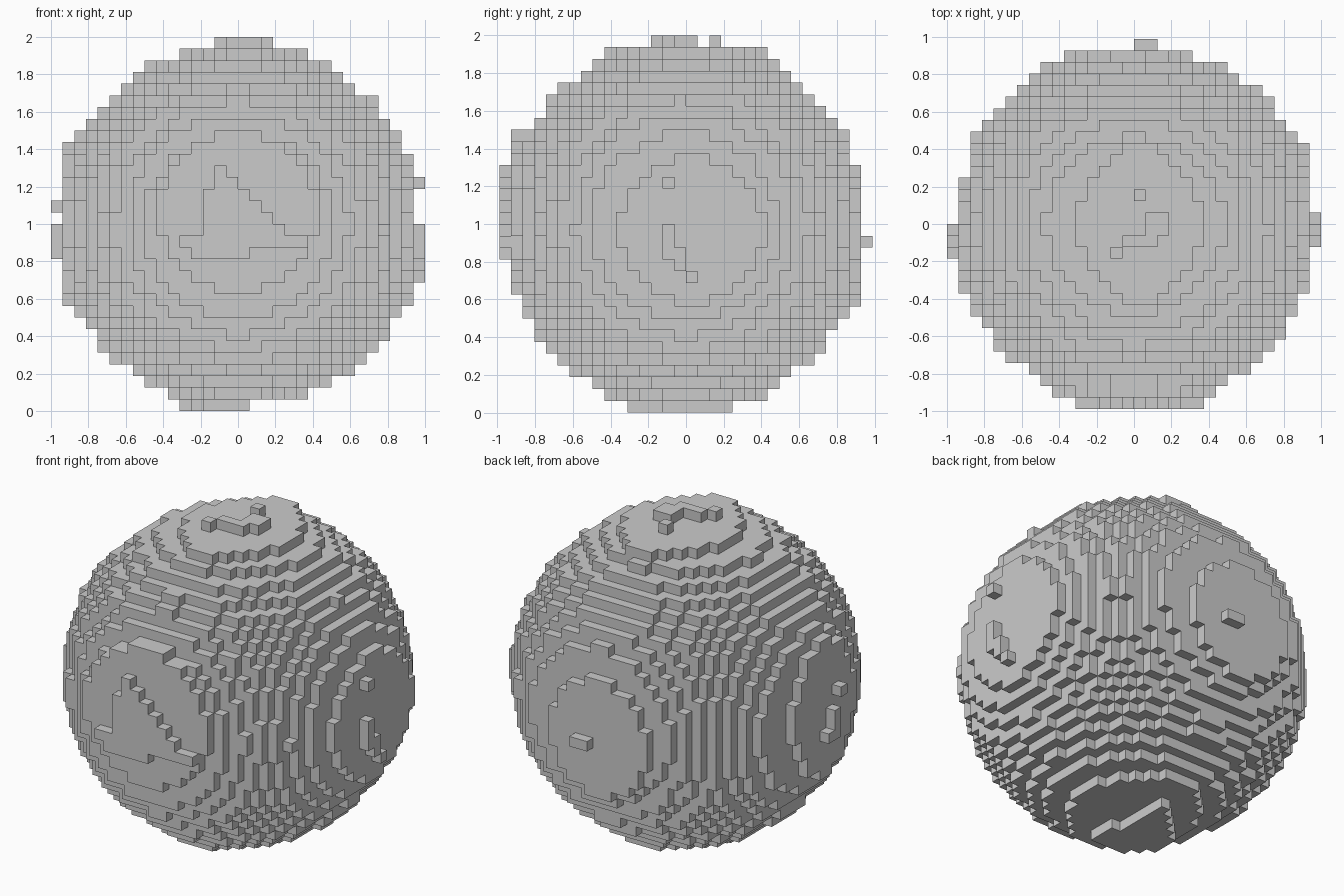
import bpy
import bmesh

old = bpy.data.objects.get("Cube")
if old:
    bpy.data.objects.remove(old)

HALF = 16                     # cells from the centre to the outermost layer
CELL = (1 / 16, 0.99 / 16, 1 / 16)
RADIUS = 0.9765 * HALF
SHIFT = (0.05, -0.08, -0.12)
ROUNDNESS = 1.7               # 2 is an ellipse, 1 a diamond

# Extent of the second layer on each side: u range, then v range
# (u, v are the two remaining axes in x, y, z order)
RINGS = {
    (0, 1): (-6, 7, -7, 6), (0, -1): (-6, 4, -7, 7),
    (1, 1): (-6, 5, -7, 5), (1, -1): (-7, 7, -6, 8),
    (2, 1): (-5, 6, -7, 7), (2, -1): (-6, 6, -7, 7),
}

# Outermost raised patches: (v row, u start, u end)
PATCHES = {
    (0, 1): [(3, -2, -1), (-1, -2, -1), (-2, -2, -1), (-3, -2, 0),
             (-4, -1, 0), (-5, 0, 1)],
    (0, -1): [(1, -3, -2), (-1, -2, -1), (-2, -2, -1), (-3, -2, 0)],
    (1, 1): [(-2, 0, 2)],
    (1, -1): [(4, -2, -1), (3, -2, 0), (2, -3, 1), (1, -3, 2),
              (0, -3, 3), (-1, -3, 4), (-2, -5, 6), (-3, -4, 1)],
    (2, 1): [(2, 0, 1), (0, 1, 3), (-1, 1, 3), (-2, -1, 2), (-3, -2, -1)],
    (2, -1): [(3, -1, 0), (2, -2, 0), (1, -3, 0), (0, -4, 0), (-1, -5, 0),
              (-2, -5, 0), (-3, -5, 1), (-4, -4, 1), (-5, -3, 1)],
}


def in_patch(side, u, v):
    return any(row == v and a <= u < b for row, a, b in PATCHES[side])


def in_ring(side, u, v):
    u0, u1, v0, v1 = RINGS[side]
    du = abs(u + 0.5 - (u0 + u1) / 2) / ((u1 - u0) / 2)
    dv = abs(v + 0.5 - (v0 + v1) / 2) / ((v1 - v0) / 2)
    return du ** ROUNDNESS + dv ** ROUNDNESS < 1 or in_patch(side, u, v)


def is_solid(cell):
    centre = [c + 0.5 for c in cell]
    axis = max(range(3), key=lambda k: abs(centre[k]))
    depth = HALF - abs(centre[axis])
    side = (axis, 1 if centre[axis] > 0 else -1)
    u, v = [cell[k] for k in range(3) if k != axis]
    if depth < 1:
        return in_patch(side, u, v)
    if depth < 2:
        return in_ring(side, u, v)
    return sum((c - s) ** 2 for c, s in zip(centre, SHIFT)) < RADIUS ** 2


# Fill the grid with solid cells
span = range(-HALF, HALF)
solid = {(x, y, z) for x in span for y in span for z in span
         if is_solid((x, y, z))}

# Skin: one square for every cell side that touches empty space
bm = bmesh.new()
corners = {}


def corner(point):
    if point not in corners:
        x, y, z = (p * s for p, s in zip(point, CELL))
        corners[point] = bm.verts.new((x, y, z + 1))
    return corners[point]


for cell in sorted(solid):
    for axis in range(3):
        for sign in (1, -1):
            beside = list(cell)
            beside[axis] += sign
            if tuple(beside) in solid:
                continue
            loop = []
            for du, dv in ((0, 0), (1, 0), (1, 1), (0, 1))[::sign]:
                point = list(cell)
                point[axis] += sign > 0
                point[(axis + 1) % 3] += du
                point[(axis + 2) % 3] += dv
                loop.append(corner(tuple(point)))
            bm.faces.new(loop)

mesh = bpy.data.meshes.new("block_sphere")
bm.to_mesh(mesh)
bm.free()

# Plain grey material
grey = bpy.data.materials.new("plain_grey")
grey.use_nodes = True
color = (0.6, 0.6, 0.6, 1)
grey.diffuse_color = color
grey.node_tree.nodes["Principled BSDF"].inputs["Base Color"].default_value = color
mesh.materials.append(grey)

sphere = bpy.data.objects.new("block_sphere", mesh)
bpy.context.scene.collection.objects.link(sphere)
